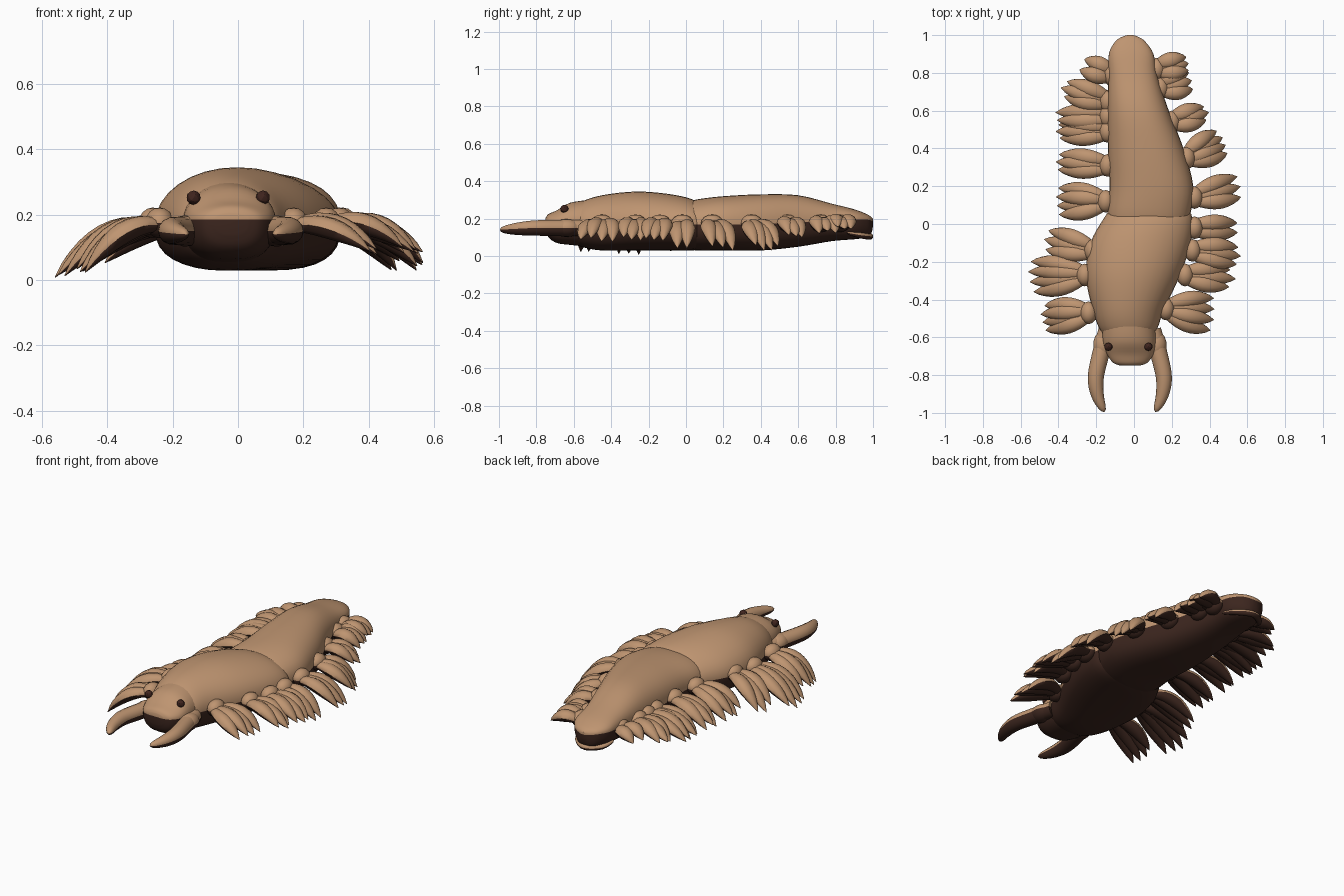
import bpy, bmesh, math, random
from mathutils import Vector

random.seed(4)
cube = bpy.data.objects.get("Cube")
if cube:
    bpy.data.objects.remove(cube, do_unlink=True)


def material(name, rgb):
    m = bpy.data.materials.new(name)
    m.use_nodes = True
    m.diffuse_color = (*rgb, 1)
    m.node_tree.nodes["Principled BSDF"].inputs["Base Color"].default_value = (*rgb, 1)
    return m


TAN = material("tan skin", (0.52, 0.30, 0.165))
DARK = material("dark underside", (0.045, 0.019, 0.013))
EYE = material("eye brown", (0.05, 0.018, 0.013))
UP = Vector((0, 0, 1))


def spline(keys, steps):
    """Catmull-Rom interpolation through a list of vectors."""
    out = []
    for i in range(len(keys) - 1):
        a, b, c, d = (keys[min(max(i + k, 0), len(keys) - 1)] for k in (-1, 0, 1, 2))
        for s in range(steps):
            t = s / steps
            out.append(b + (c - a) * (t / 2) + (a * 2 - b * 5 + c * 4 - d) * (t * t / 2)
                       + (b * 3 - a - c * 3 + d) * (t ** 3 / 2))
    return out + [keys[-1]]


def finish(bm, name, mats, angle):
    bmesh.ops.recalc_face_normals(bm, faces=bm.faces)
    mesh = bpy.data.meshes.new(name)
    bm.to_mesh(mesh)
    bm.free()
    obj = bpy.data.objects.new(name, mesh)
    bpy.context.collection.objects.link(obj)
    for m in mats:
        mesh.materials.append(m)
    bpy.ops.object.select_all(action="DESELECT")
    obj.select_set(True)
    bpy.context.view_layer.objects.active = obj
    bpy.ops.object.shade_smooth_by_angle(angle=math.radians(angle))


def loft(bm, rings, n, crown=1.0, belly=1.0):
    """Skin rings of (centre, side, up, half width, rise, drop); lower half is dark."""
    rows = []
    for c, side, up, hw, rise, drop in rings:
        row = []
        for k in range(n):
            a = 2 * math.pi * k / n
            co, si = math.cos(a), math.sin(a)
            power, height = (belly, -drop) if si < 0 else (crown, rise)
            co = math.copysign(abs(co) ** power, co)
            row.append(bm.verts.new(c + side * hw * co + up * abs(si) ** power * height))
        rows.append(row)
    for r, s in zip(rows, rows[1:]):
        for k in range(n):
            f = bm.faces.new((r[k], r[(k + 1) % n], s[(k + 1) % n], s[k]))
            f.material_index = int(k >= n // 2)
    for row in (rows[0], rows[-1]):
        half = n // 2
        bm.faces.new(row[:half + 1])
        bm.faces.new(row[half:] + row[:1]).material_index = 1


def body(name, crown, keys):
    """Body section from keys of y, centre x, half width, top, edge and bottom."""
    bm = bmesh.new()
    rings = []
    for y, cx, hw, top, edge, low in spline([Vector(k) for k in keys], 4):
        rings.append((Vector((cx, y, edge)), Vector((1, 0, 0)), UP,
                      max(hw, .003), max(top - edge, .002), max(edge - low, .002)))
    loft(bm, rings, 32, crown, 0.75)
    finish(bm, name, (TAN, DARK), 40)


def limb(bm, path, width, thick, shape, n=10):
    """Tapering limb along a path; shape(t) scales the cross-section."""
    rings = []
    for i, p in enumerate(path):
        d = (path[min(i + 1, len(path) - 1)] - path[max(i - 1, 0)]).normalized()
        side = d.cross(UP).normalized()
        s = max(shape(i / (len(path) - 1)), .04)
        rings.append((p, side, side.cross(d), width * s, thick * s, thick * s))
    loft(bm, rings, n)


def knob(bm, centre, size):
    made = bmesh.ops.create_uvsphere(bm, u_segments=14, v_segments=8, radius=1)["verts"]
    for v in made:
        v.co = Vector(a * b for a, b in zip(v.co, size)) + centre
    for f in {f for v in made for f in v.link_faces}:
        f.material_index = int(f.calc_center_median().z < centre.z)


# Trunk: a broad front shell tucked over a long tapering rear
body("front_body", 1.0, [
    (-.61, -.03, .10, .25, .17, .08), (-.56, -.03, .15, .29, .17, .05),
    (-.45, -.03, .19, .325, .17, .03), (-.27, -.005, .25, .345, .17, .03),
    (-.1, .035, .265, .333, .17, .03), (.03, .075, .235, .305, .17, .03),
    (.1, .08, .19, .26, .17, .04)])
body("rear_body", .88, [
    (-.02, .07, .20, .28, .17, .04), (.06, .08, .22, .303, .17, .03),
    (.2, .092, .222, .32, .17, .03), (.4, .062, .2, .33, .17, .03),
    (.6, .022, .162, .325, .18, .05), (.78, -.005, .13, .28, .19, .08),
    (.9, -.015, .118, .25, .195, .09), (.965, -.02, .08, .225, .195, .1),
    (.99, -.02, .045, .21, .19, .12), (1, -.02, .015, .2, .185, .16)])

# Head, blunt in front, with a dark mouth and chin
body("head", 1.0, [
    (-.75, -.02, .05, .205, .185, .14), (-.735, -.02, .09, .225, .185, .1),
    (-.69, -.02, .122, .245, .185, .07), (-.62, -.025, .14, .285, .185, .06),
    (-.52, -.03, .14, .3, .18, .05)])

# Lower lip at the tail
bm = bmesh.new()
lip = spline([Vector(p) for p in ((-.125, .86, .125), (-.1, .935, .11), (-.02, .983, .105),
                                  (.06, .935, .11), (.095, .86, .125))], 5)
limb(bm, lip, .018, .018, lambda t: math.sin(math.pi * t) ** .4)
finish(bm, "tail_lip", (TAN, DARK), 50)

# Curved mandibles with round bases, and eyes
for name, s in (("right", -1), ("left", 1)):
    bm = bmesh.new()
    path = spline([Vector((s * x - .022, y, z)) for x, y, z in (
        (.12, -.56, .15), (.152, -.68, .15), (.18, -.81, .15), (.17, -.91, .145),
        (.135, -.995, .14))], 6)
    limb(bm, path, .046, .045, lambda t: (1 - t ** 3) ** .6, 14)
    knob(bm, Vector((s * .14 - .022, -.64, .15)), (.055, .075, .048))
    finish(bm, name + "_mandible", (TAN, DARK), 50)

    bm = bmesh.new()
    bmesh.ops.create_icosphere(bm, subdivisions=2, radius=.022)
    bmesh.ops.translate(bm, verts=bm.verts, vec=(-.03 + s * .106, -.65, .252))
    finish(bm, name + "_eye", (EYE,), 20)

# Paddle legs: base x, base y, tip x, tip y, tip z, spread across tips, finger count
LEGS = {
    "right": [(.24, -.47, .49, -.5, .02, .13, 4), (.26, -.27, .56, -.28, .005, .16, 4),
              (.22, -.14, .48, -.08, .02, .1, 3), (.15, .12, .42, .12, .05, .14, 4),
              (.14, .31, .42, .33, .06, .08, 3), (.14, .49, .42, .49, .06, .07, 3),
              (.14, .57, .43, .57, .08, .04, 2), (.14, .65, .38, .72, .11, .08, 3),
              (.12, .79, .29, .85, .14, .06, 2)],
    "left": [(.17, -.45, .43, -.48, .07, .17, 4), (.27, -.27, .53, -.29, .08, .09, 3),
             (.31, -.14, .56, -.17, .07, .09, 3), (.32, -.02, .57, -.02, .01, .05, 2),
             (.32, .14, .57, .2, .02, .11, 3), (.28, .35, .48, .44, .025, .13, 4),
             (.2, .54, .39, .59, .1, .07, 3), (.14, .72, .31, .76, .12, .09, 3),
             (.12, .82, .29, .85, .14, .07, 3)]}
for name, s in (("right", -1), ("left", 1)):
    for i, (bx, by, tx, ty, tz, spread, count) in enumerate(LEGS[name]):
        bm = bmesh.new()
        base = Vector((s * bx, by, .165))
        tip = Vector((s * tx, ty, tz))
        across = (tip - base).cross(UP).normalized()
        for k in range(count):
            u = k / (count - 1) - .5
            reach = 1.03 - .15 * abs(u) - random.uniform(0, .06)
            end = base + (tip - base) * reach + across * u * spread
            end.z = tz + random.uniform(0, .035)
            start = base + across * u * .04
            bend = (start + end) / 2 + across * u * spread * .35
            bend.z = .19 + tz * .25 - .02 * (k % 2)
            path = [start.lerp(bend, t).lerp(bend.lerp(end, t), t)
                    for t in (j / 10 for j in range(11))]
            limb(bm, path, .044, .034,
                 lambda t: (.55 + .45 * math.sin(math.pi * t)) * (1 - t ** 5) ** .6)
        # Swollen joint where the leg meets the body
        knob(bm, base + Vector((0, 0, .01)), (.045, .06, .047))
        finish(bm, f"{name}_leg_{i + 1}", (TAN, DARK), 45)
